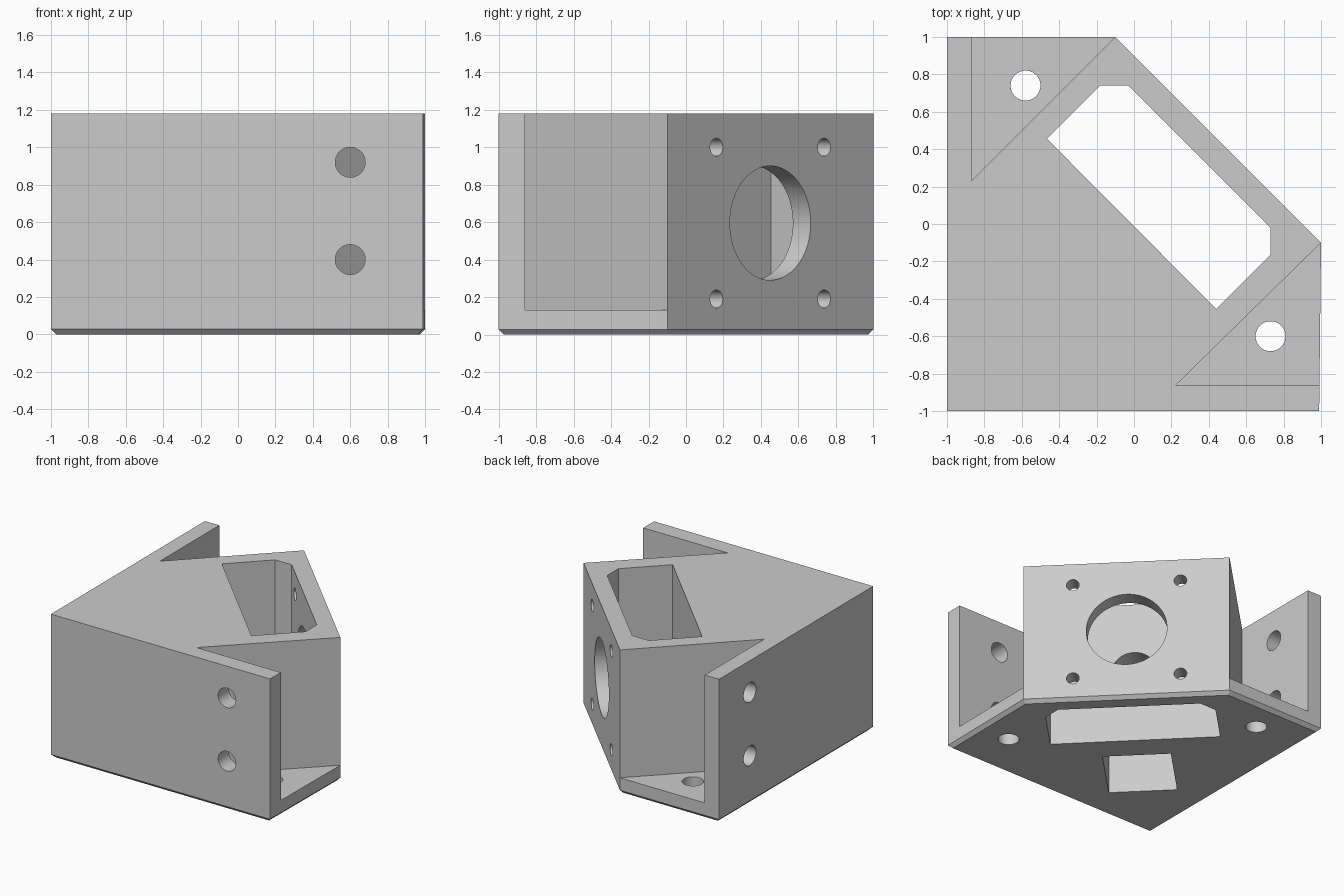
import bpy, bmesh
from mathutils import Vector

if "Cube" in bpy.data.objects:
    bpy.data.objects.remove(bpy.data.objects["Cube"], do_unlink=True)

grey = bpy.data.materials.new("plain grey")
grey.use_nodes = True
colour = (0.6, 0.6, 0.6, 1)
grey.diffuse_color = colour
grey.node_tree.nodes["Principled BSDF"].inputs["Base Color"].default_value = colour

HEIGHT = 1.18
MID = 0.595                               # height of the shaft axis
OUT = Vector((1, 1, 0)).normalized()      # normal of the diagonal face
FACE = Vector((0.45, 0.45, MID))          # centre of the diagonal face


def add_object(name, bm):
    bmesh.ops.recalc_face_normals(bm, faces=bm.faces[:])
    mesh = bpy.data.meshes.new(name)
    bm.to_mesh(mesh)
    bm.free()
    mesh.materials.append(grey)
    obj = bpy.data.objects.new(name, mesh)
    bpy.context.collection.objects.link(obj)
    return obj


def prism(name, outline, z0, z1, chamfer=0):
    bm = bmesh.new()
    base = bm.faces.new([bm.verts.new((x, y, z0)) for x, y in outline])
    rim = base.edges[:]
    top = bmesh.ops.extrude_face_region(bm, geom=[base], use_keep_orig=True)["geom"]
    moved = [v for v in top if isinstance(v, bmesh.types.BMVert)]
    bmesh.ops.translate(bm, verts=moved, vec=(0, 0, z1 - z0))
    bmesh.ops.recalc_face_normals(bm, faces=bm.faces[:])
    if chamfer:
        bmesh.ops.bevel(bm, geom=rim, offset=chamfer, segments=1, affect='EDGES')
    return add_object(name, bm)


def rod(name, start, end, radius):
    start, end = Vector(start), Vector(end)
    axis = end - start
    bm = bmesh.new()
    bmesh.ops.create_cone(bm, cap_ends=True, segments=64, radius1=radius,
                          radius2=radius, depth=axis.length)
    bm.transform(axis.to_track_quat('Z', 'Y').to_matrix().to_4x4())
    bmesh.ops.translate(bm, verts=bm.verts[:], vec=(start + end) / 2)
    return add_object(name, bm)


# Solid corner block with a chamfered foot
bracket = prism("corner_bracket",
                [(-1, -1), (0.99, -1), (1, -0.1), (-0.1, 1), (-1, 1)],
                0, HEIGHT, chamfer=0.028)

# Triangular recesses that leave the side flanges and floor tabs
cutters = [
    prism("left_recess", [(-0.87, 0.23), (-0.05, 1.05), (-0.87, 1.05)], 0.13, 1.5),
    prism("front_recess", [(0.225, -0.86), (1.1, -0.86), (1.1, -0.002)], 0.13, 1.5),
]

# Slot right through the block, and a blind pocket in the underside
cutters.append(prism("through_slot",
                     [(-0.465, 0.455), (-0.18, 0.74), (-0.03, 0.74),
                      (0.73, -0.02), (0.73, -0.165), (0.44, -0.455)], -0.5, 1.5))
cutters.append(prism("under_pocket",
                     [(0.02, -0.345), (-0.345, 0.02), (-0.73, -0.365), (-0.365, -0.73)],
                     -0.5, 0.86))

# Large opening in the diagonal face and smaller shaft hole behind it
cutters.append(rod("face_opening", FACE + OUT * 0.2, FACE - OUT * 0.3, 0.305))
cutters.append(rod("shaft_hole", FACE - OUT * 0.4, FACE - OUT * 1.0, 0.17))

# Four mounting holes around the opening
for side in (-1, 1):
    for level in (-1, 1):
        spot = FACE + Vector((-0.2875 * side, 0.2875 * side, 0.405 * level))
        cutters.append(rod("mount_hole", spot + OUT * 0.1, spot - OUT * 0.2, 0.048))

# Holes in the two flanges
for z in (0.4, 0.92):
    cutters.append(rod("front_flange_hole", (0.6, -1.1, z), (0.6, -0.8, z), 0.08))
    cutters.append(rod("left_flange_hole", (-1.1, 0.6, z), (-0.8, 0.6, z), 0.08))

# Holes in the two floor tabs
for x, y in ((-0.58, 0.74), (0.73, -0.6)):
    cutters.append(rod("floor_hole", (x, y, -0.2), (x, y, 0.3), 0.08))

# Cut everything out of the block
bpy.context.view_layer.objects.active = bracket
for cutter in cutters:
    mod = bracket.modifiers.new(cutter.name, 'BOOLEAN')
    mod.operation = 'DIFFERENCE'
    mod.solver = 'EXACT'
    mod.object = cutter
    bpy.ops.object.modifier_apply(modifier=mod.name)
    bpy.data.objects.remove(cutter, do_unlink=True)

# Smooth bores, crisp edges
bpy.ops.object.select_all(action='DESELECT')
bracket.select_set(True)
bpy.ops.object.shade_smooth_by_angle()
